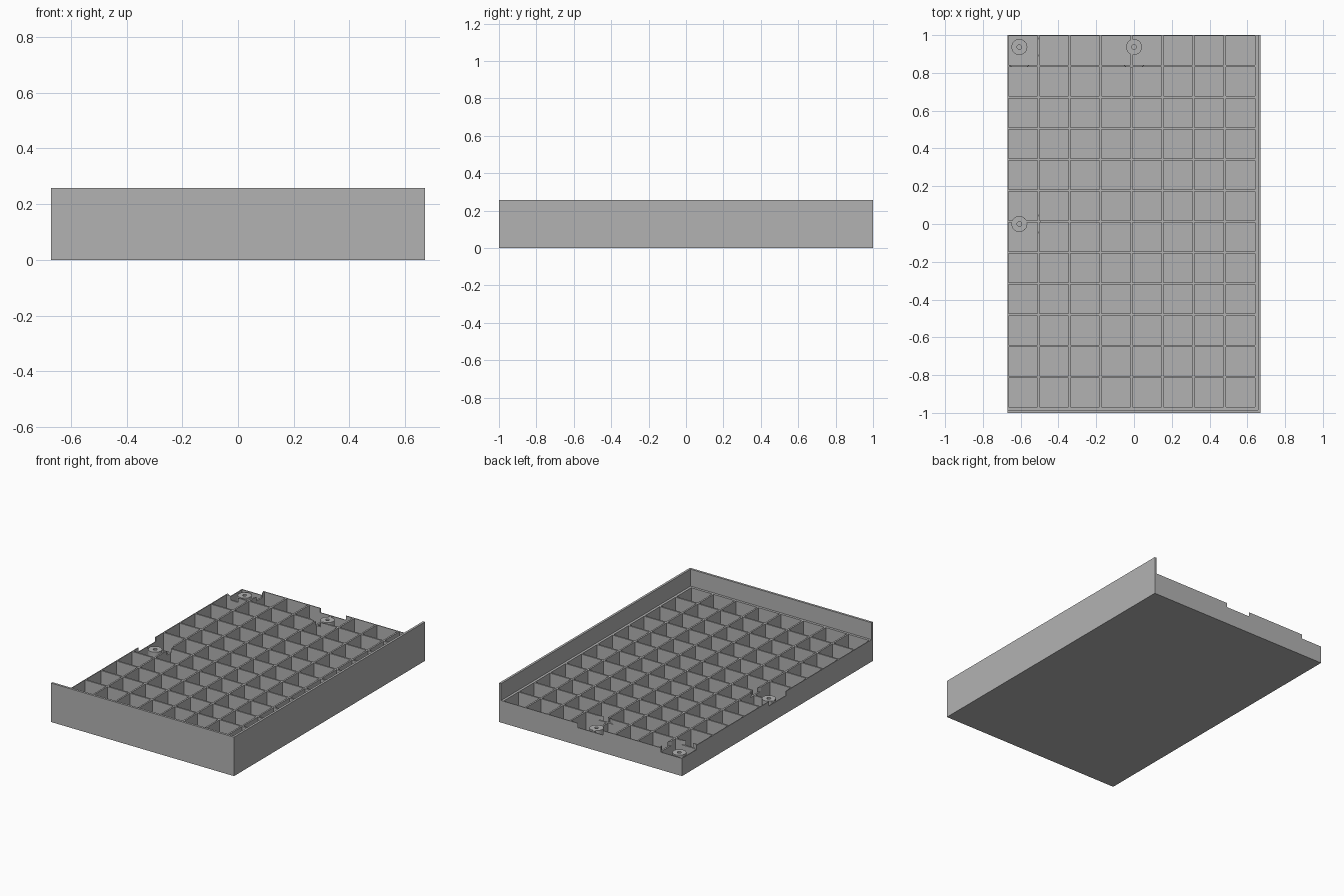
import bpy
import bmesh
from mathutils import Matrix, Vector

default = bpy.data.objects.get("Cube")
if default:
    bpy.data.objects.remove(default, do_unlink=True)

HALF_X, HALF_Y = 0.671, 1.0
LOW, PAD, TALL = 0.146, 0.117, 0.258
FLOOR, RIB, WALL = 0.01, 0.011, 0.015
PITCH = 0.1645
BOSSES = [(-0.607, 0.937), (0, 0.937), (-0.607, 0)]

grey = bpy.data.materials.new("plain grey")
grey.use_nodes = True
colour = (0.45, 0.45, 0.45, 1)
grey.diffuse_color = colour
grey.node_tree.nodes["Principled BSDF"].inputs["Base Color"].default_value = colour


def add_box(bm, low, high):
    low, high = Vector(low), Vector(high)
    size = high - low
    bmesh.ops.create_cube(bm, size=1, matrix=Matrix.Translation((low + high) / 2)
                          @ Matrix.Diagonal((*size, 1)))


def add_cylinder(bm, x, y, z0, z1, radius, sides):
    bmesh.ops.create_cone(bm, cap_ends=True, segments=sides, radius1=radius,
                          radius2=radius, depth=z1 - z0,
                          matrix=Matrix.Translation((x, y, (z0 + z1) / 2)))


def make_object(name, bm):
    mesh = bpy.data.meshes.new(name)
    bm.to_mesh(mesh)
    bm.free()
    obj = bpy.data.objects.new(name, mesh)
    obj.data.materials.append(grey)
    bpy.context.collection.objects.link(obj)
    return obj


def combine(target, tool, operation):
    """Apply a boolean and remove the tool."""
    tool.hide_render = True
    mod = target.modifiers.new("boolean", "BOOLEAN")
    mod.operation = operation
    mod.solver = "EXACT"
    mod.object = tool
    bpy.context.view_layer.objects.active = target
    bpy.ops.object.modifier_apply(modifier=mod.name)
    bpy.data.objects.remove(tool, do_unlink=True)


def boss_cylinders(name, z0, z1, radius, sides):
    bm = bmesh.new()
    for x, y in BOSSES:
        add_cylinder(bm, x, y, z0, z1, radius, sides)
    return make_object(name, bm)


# Low block that becomes the ribbed base
bm = bmesh.new()
add_box(bm, (-HALF_X, -HALF_Y, 0), (HALF_X, HALF_Y, LOW))
base = make_object("ribbed_base", bm)

# Square pockets, counted from the back right corner
bm = bmesh.new()
for i in range(8):
    for j in range(12):
        x0 = -HALF_X + i * PITCH + RIB / 2
        y1 = HALF_Y - j * PITCH - RIB / 2
        side = PITCH - RIB
        add_box(bm, (x0, y1 - side, FLOOR), (x0 + side, y1, LOW + 0.1))
combine(base, make_object("pocket_cutter", bm), "DIFFERENCE")

# Round clearances in the ribs, then bosses with blind holes
combine(base, boss_cylinders("clearance_cutter", PAD, TALL, 0.11, 48), "DIFFERENCE")
combine(base, boss_cylinders("screw_bosses", FLOOR / 2, PAD, 0.042, 32), "UNION")
combine(base, boss_cylinders("hole_cutter", FLOOR, TALL, 0.012, 24), "DIFFERENCE")

# Tall walls on the front and left sides, as one L-shaped extrusion
bm = bmesh.new()
inner_x, inner_y = HALF_X - WALL, -HALF_Y + WALL
outline = [(-HALF_X, -HALF_Y), (HALF_X, -HALF_Y), (HALF_X, HALF_Y),
           (inner_x, HALF_Y), (inner_x, inner_y), (-HALF_X, inner_y)]
face = bm.faces.new([bm.verts.new((x, y, 0)) for x, y in outline])
top = bmesh.ops.extrude_face_region(bm, geom=[face])
moved = [v for v in top["geom"] if isinstance(v, bmesh.types.BMVert)]
bmesh.ops.translate(bm, verts=moved, vec=(0, 0, TALL))
bmesh.ops.recalc_face_normals(bm, faces=bm.faces)
combine(base, make_object("tall_walls", bm), "UNION")
base.name = "ribbed_tray"
